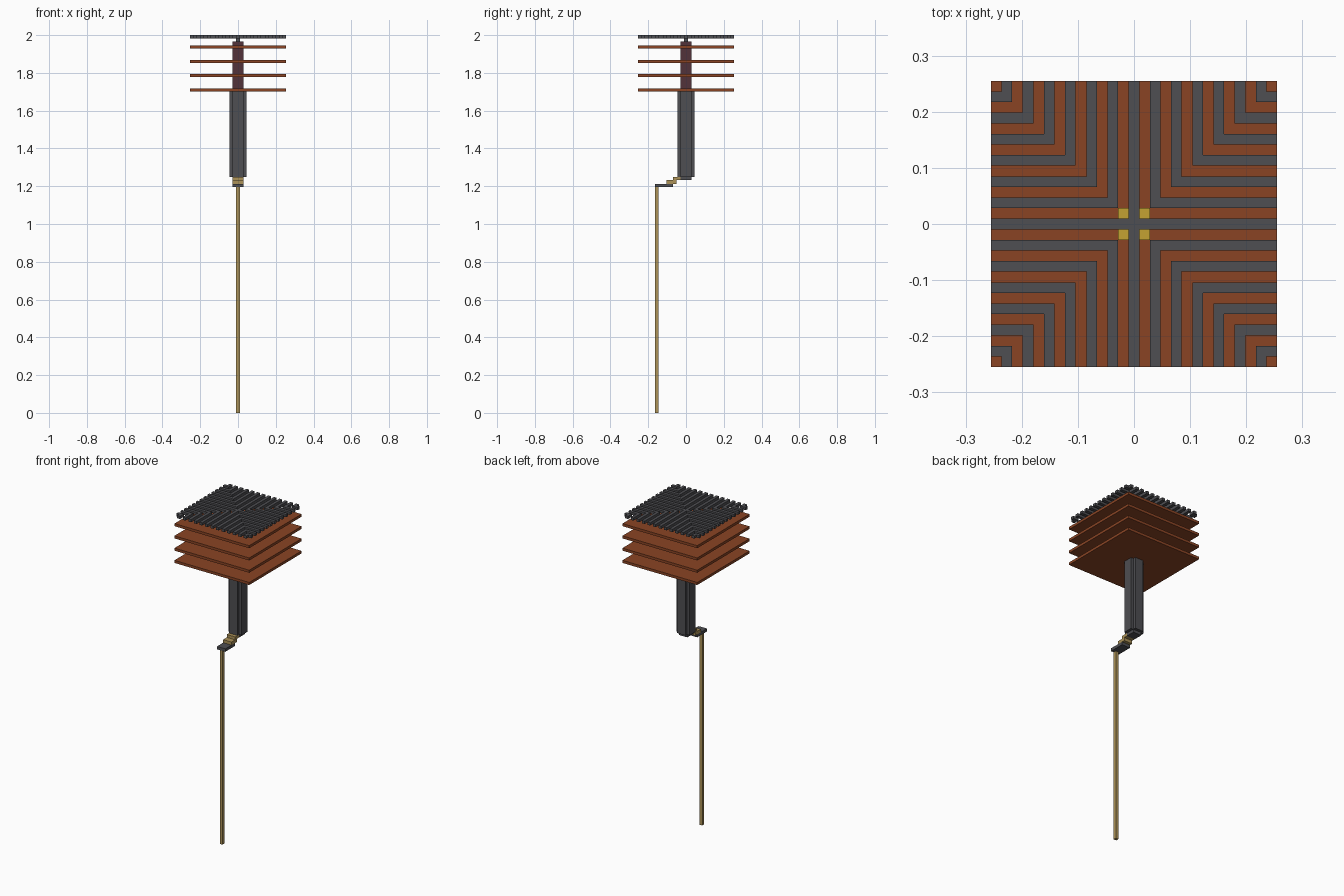
import bpy
import bmesh
from mathutils import Matrix, Vector

if "Cube" in bpy.data.objects:
    bpy.data.objects.remove(bpy.data.objects["Cube"], do_unlink=True)

U = 0.0189          # width of one bar
R = 13.5 * U        # half width of the head


def material(name, srgb):
    col = [(c / 255 / 12.92) if c < 10 else ((c / 255 + 0.055) / 1.055) ** 2.4 for c in srgb] + [1]
    m = bpy.data.materials.new(name)
    m.use_nodes = True
    m.diffuse_color = col
    m.node_tree.nodes["Principled BSDF"].inputs["Base Color"].default_value = col
    return m


COPPER = material("copper orange", (138, 68, 36))
DARK = material("dark grey", (78, 78, 82))
GOLD = material("gold", (196, 162, 50))
BRASS = material("dull brass", (172, 146, 88))
MAROON = material("dark maroon", (82, 50, 58))


def build(name, boxes, *mats):
    """One object from boxes given as (low corner, high corner)."""
    bm = bmesh.new()
    for lo, hi in boxes:
        lo, hi = Vector(lo), Vector(hi)
        bmesh.ops.create_cube(bm, size=1, matrix=Matrix.Translation((lo + hi) / 2)
                              @ Matrix.Diagonal((*(hi - lo), 1)))
    mesh = bpy.data.meshes.new(name)
    bm.to_mesh(mesh)
    bm.free()
    for m in mats:
        mesh.materials.append(m)
    ob = bpy.data.objects.new(name, mesh)
    bpy.context.collection.objects.link(ob)
    return ob


def column(rx, ry, z0, z1):
    return (-rx, -ry, z0), (rx, ry, z1)


# Top grille: a cross with nested L-shaped bars in each quadrant
Z0, Z1 = 1.983, 2.0
h = U / 2
bars = [column(R, h, Z0, Z1),
        ((-h, h, Z0), (h, R, Z1)), ((-h, -R, Z0), (h, -h, Z1))]
for k in range(2, 13, 2):
    a, b = k * U - h, k * U + h
    for sx in (-1, 1):
        for sy in (-1, 1):
            for (x0, x1), (y0, y1) in (((a, R), (a, b)), ((a, b), (b, R))):
                xs, ys = sorted((sx * x0, sx * x1)), sorted((sy * y0, sy * y1))
                bars.append(((xs[0], ys[0], Z0), (xs[1], ys[1], Z1)))
build("top_grille", bars, DARK)

# Four stacked square plates
for i in range(4):
    top = 1.945 - i * 4 * U
    build(f"plate_{i + 1}", [column(R, R, top - 0.016, top)], COPPER)

# Core through the plates, gold on its upper face
core = build("core", [column(1.5 * U, 1.5 * U, 1.7, 1.965)], MAROON, GOLD)
for p in core.data.polygons:
    p.material_index = int(p.normal.z > 0.5)
build("core_stem", [column(h, h, 1.965, Z0)], DARK)

# Housing with notched corners, and its base
build("housing", [column(2.4 * U, 1.5 * U, 1.25, 1.703),
                  column(1.5 * U, 2.4 * U, 1.25, 1.703)], DARK)
build("housing_base", [column(1.5 * U, 1.5 * U, 1.232, 1.25)], DARK)

# Stepped arm down to the rod
w = 1.5 * U
build("arm_steps", [((-w, -0.068, 1.232), (w, -w, 1.25)),
                    ((-w, -0.104, 1.213), (w, -0.05, 1.232))], BRASS)
build("arm_foot", [((-w, -0.164, 1.195), (w, -0.069, 1.213))], DARK)

# Long thin rod
build("rod", [((-h, -0.164, 0), (h, -0.164 + U, 1.195))], BRASS)
